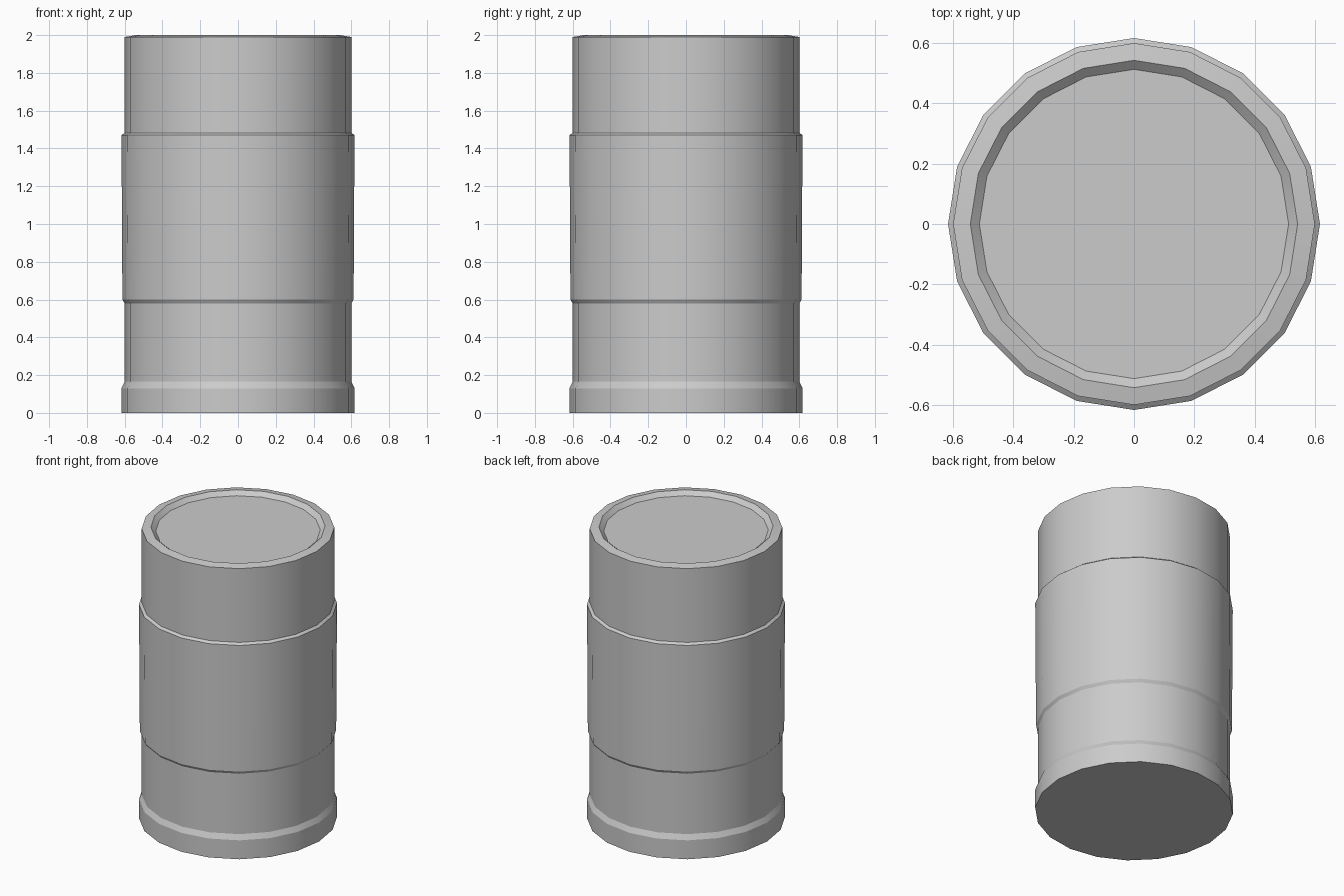
import bpy, bmesh, math

if "Cube" in bpy.data.objects:
    bpy.data.objects.remove(bpy.data.objects["Cube"])

SIDES = 20

# Barrel profile as (radius, height), from the base up and into the recessed lid
PROFILE = [
    (0.617, 0.0), (0.617, 0.13), (0.60, 0.165),     # base lip
    (0.60, 0.58), (0.612, 0.60),                    # lower body, band underside
    (0.617, 1.47), (0.60, 1.483),                   # raised middle band
    (0.60, 1.99), (0.59, 1.995), (0.543, 2.0),      # upper body and rim
    (0.513, 1.973),                                 # recessed lid edge
]
PROFILE.pop(8)  # rim is one plain slope


def lathe(name, profile, sides):
    bm = bmesh.new()
    rings = []
    for r, z in profile:
        rings.append([bm.verts.new((r * math.cos(2 * math.pi * i / sides),
                                    r * math.sin(2 * math.pi * i / sides), z))
                      for i in range(sides)])
    for a, b in zip(rings, rings[1:]):
        for i in range(sides):
            j = (i + 1) % sides
            bm.faces.new((a[i], a[j], b[j], b[i]))
    bm.faces.new(rings[0][::-1])
    bm.faces.new(rings[-1])
    bmesh.ops.recalc_face_normals(bm, faces=bm.faces[:])
    mesh = bpy.data.meshes.new(name)
    bm.to_mesh(mesh)
    bm.free()
    obj = bpy.data.objects.new(name, mesh)
    bpy.context.collection.objects.link(obj)
    return obj


# Barrel with smooth sides and crisp steps
barrel = lathe("barrel", PROFILE, SIDES)
bpy.context.view_layer.objects.active = barrel
barrel.select_set(True)
bpy.ops.object.shade_smooth_by_angle(angle=math.radians(22))
